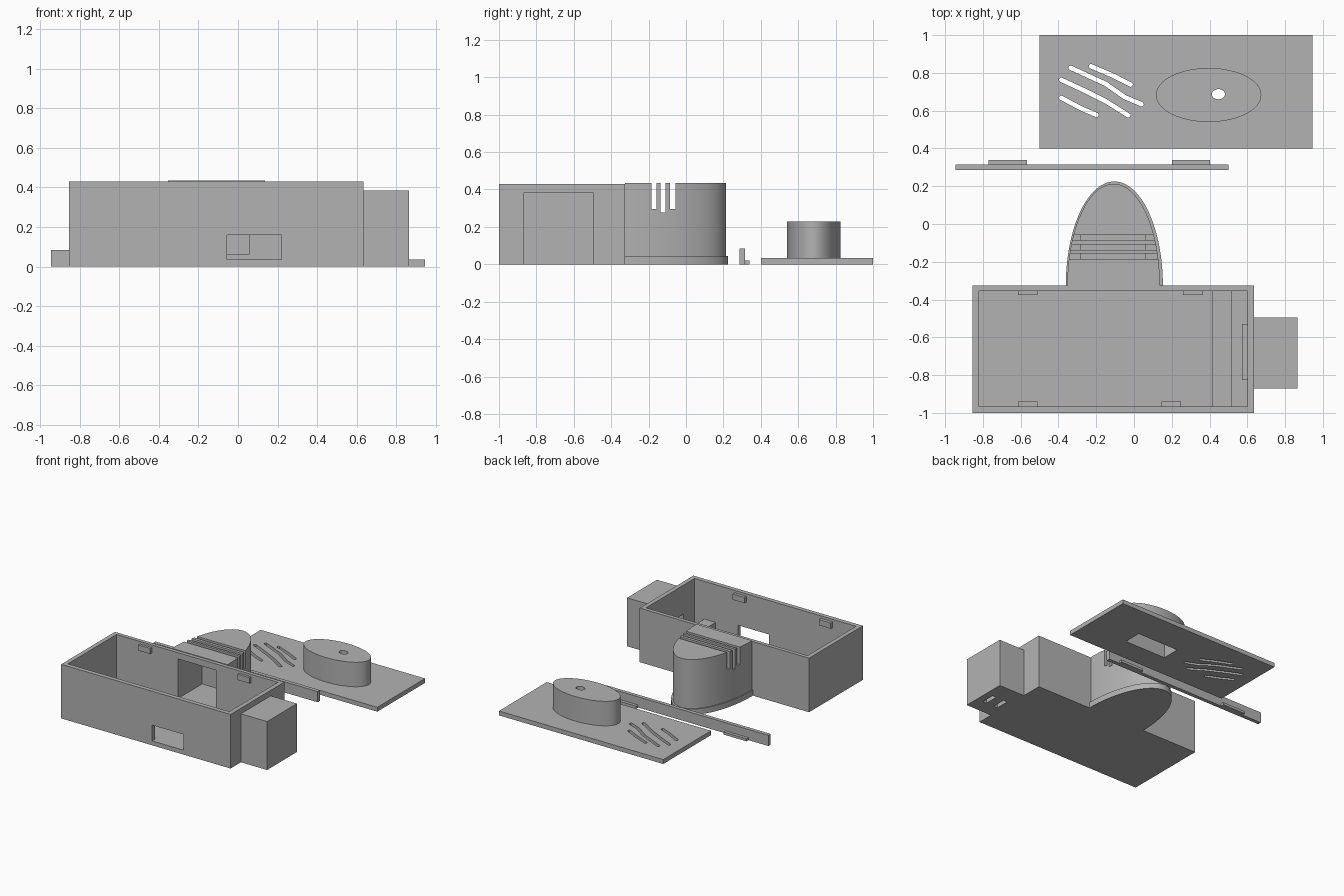
import bpy, bmesh
from math import sin, cos, pi, radians
from mathutils import Vector

if "Cube" in bpy.data.objects:
    bpy.data.objects.remove(bpy.data.objects["Cube"], do_unlink=True)

grey = bpy.data.materials.new("plain grey")
grey.use_nodes = True
grey.diffuse_color = (0.45, 0.45, 0.45, 1)
grey.node_tree.nodes["Principled BSDF"].inputs["Base Color"].default_value = (0.45, 0.45, 0.45, 1)


def prism(name, outline, z0, z1):
    """Extrude a flat outline upward from z0 to z1."""
    bm = bmesh.new()
    face = bm.faces.new([bm.verts.new((x, y, z0)) for x, y in outline])
    top = bmesh.ops.extrude_face_region(bm, geom=[face])["geom"]
    bmesh.ops.translate(bm, vec=(0, 0, z1 - z0),
                        verts=[v for v in top if isinstance(v, bmesh.types.BMVert)])
    bmesh.ops.recalc_face_normals(bm, faces=bm.faces)
    mesh = bpy.data.meshes.new(name)
    bm.to_mesh(mesh)
    bm.free()
    mesh.materials.append(grey)
    obj = bpy.data.objects.new(name, mesh)
    bpy.context.collection.objects.link(obj)
    return obj


def box(name, x, y, z):
    return prism(name, [(x[0], y[0]), (x[1], y[0]), (x[1], y[1]), (x[0], y[1])], *z)


def ellipse(cx, cy, rx, ry, turn=2 * pi, steps=64):
    count = steps if turn > 6 else steps + 1
    return [(cx + rx * cos(turn * i / steps), cy + ry * sin(turn * i / steps))
            for i in range(count)]


def slot_outline(points, r):
    """Round-ended strip that follows a short path."""
    pts = [Vector(p) for p in points]
    out = []
    for path in (pts, pts[::-1]):
        for i, p in enumerate(path[:-1]):
            d = (path[i + 1] - path[max(i - 1, 0)]).normalized()
            out.append(p + Vector((d.y, -d.x)) * r)
        d = (path[-1] - path[-2]).normalized()
        side = Vector((d.y, -d.x))
        for k in range(6):
            a = pi * k / 6
            out.append(path[-1] + side * r * cos(a) + d * r * sin(a))
    return out


def modify(obj, cutters, operation="DIFFERENCE"):
    for c in cutters:
        c.hide_render = True
        mod = obj.modifiers.new("cut", "BOOLEAN")
        mod.operation = operation
        mod.solver = "EXACT"
        mod.object = c
        bpy.context.view_layer.objects.active = obj
        bpy.ops.object.modifier_apply(modifier=mod.name)
        bpy.data.objects.remove(c, do_unlink=True)


def smooth(obj):
    bpy.ops.object.select_all(action="DESELECT")
    obj.select_set(True)
    bpy.context.view_layer.objects.active = obj
    bpy.ops.object.shade_smooth_by_angle(angle=radians(30))


FLOOR = 0.035
cavity_x, cavity_y, cavity_z = (-0.28, 0.057), (-0.40, -0.05), (0.065, 0.38)

# Open case with front window and rear opening
case = box("case", (-0.855, 0.635), (-1, -0.325), (0, 0.43))
modify(case, [
    box("cut_inside", (-0.82, 0.6), (-0.965, -0.355), (FLOOR, 0.6)),
    box("cut_window", (-0.055, 0.22), (-1.1, -0.94), (FLOOR, 0.16)),
    box("cut_rear", cavity_x, (-0.40, -0.30), cavity_z),
    box("cut_side", (0.58, 0.7), (-0.825, -0.53), (FLOOR, 0.2)),
])

# Hollow side housing with cable slots in its base
housing = box("side_housing", (0.63, 0.865), (-0.87, -0.495), (0, 0.385))
modify(housing, [box("cut_hollow", (0.6, 0.83), (-0.825, -0.53), (FLOOR, 0.35))]
       + [box("cut_cable", (x - 0.017, x + 0.017), (-0.755, -0.645), (-0.1, 0.1))
          for x in (0.685, 0.79)])

# Floor ridge and side ledge inside the case
box("floor_ridge", (0.415, 0.515), (-0.97, -0.35), (0.03, 0.13))
box("side_ledge", (0.573, 0.605), (-0.825, -0.53), (0.03, 0.1))

# Snap tabs inside the rim
for i, x in enumerate((-0.615, 0.145)):
    box(f"front_tab_{i}", (x, x + 0.105), (-0.97, -0.94), (0.365, 0.41))
for i, x in enumerate((-0.615, 0.26)):
    box(f"rear_tab_{i}", (x, x + 0.105), (-0.375, -0.35), (0.365, 0.41))

# Rounded nose with base lip, cavity and three vents
nose = prism("nose", ellipse(-0.108, -0.327, 0.245, 0.54, pi), 0, 0.435)
modify(nose, [box("cut_cavity", cavity_x, cavity_y, cavity_z)]
       + [box("cut_vent", (-0.6, 0.4), (y, y + 0.028), (z, 0.6))
          for y, z in ((-0.185, 0.297), (-0.137, 0.277), (-0.085, 0.297))])
smooth(nose)
lip = prism("nose_lip", ellipse(-0.104, -0.327, 0.257, 0.552, pi), 0, 0.045)
smooth(lip)

# Loose closing bar with two tabs
box("bar", (-0.945, 0.5), (0.285, 0.315), (0, 0.085))
for i, x in enumerate((-0.77, 0.2)):
    box(f"bar_tab_{i}", (x, x + 0.203), (0.31, 0.34), (0, 0.02))

# Lid plate with oval drum, pocket beneath and slanted vents
lid = box("lid", (-0.5, 0.945), (0.4, 1), (0, FLOOR))
drum = prism("drum", ellipse(0.395, 0.683, 0.279, 0.143), 0.01, 0.23)
modify(lid, [drum], "UNION")
vents = [
    [(-0.335, 0.827), (-0.25, 0.788), (-0.15, 0.742), (-0.05, 0.672), (0.04, 0.634)],
    [(-0.385, 0.763), (-0.27, 0.71), (-0.15, 0.65), (-0.03, 0.575)],
    [(-0.385, 0.668), (-0.28, 0.612), (-0.2, 0.578)],
    [(-0.228, 0.835), (-0.11, 0.785), (-0.018, 0.738)],
]
modify(lid, [box("cut_pocket", (0.205, 0.572), (0.59, 0.735), (-0.1, 0.195)),
             prism("cut_hole", ellipse(0.447, 0.687, 0.035, 0.027, steps=32), 0.1, 0.4)]
       + [prism("cut_slot", slot_outline(v, 0.012), -0.1, 0.1) for v in vents])
smooth(lid)
